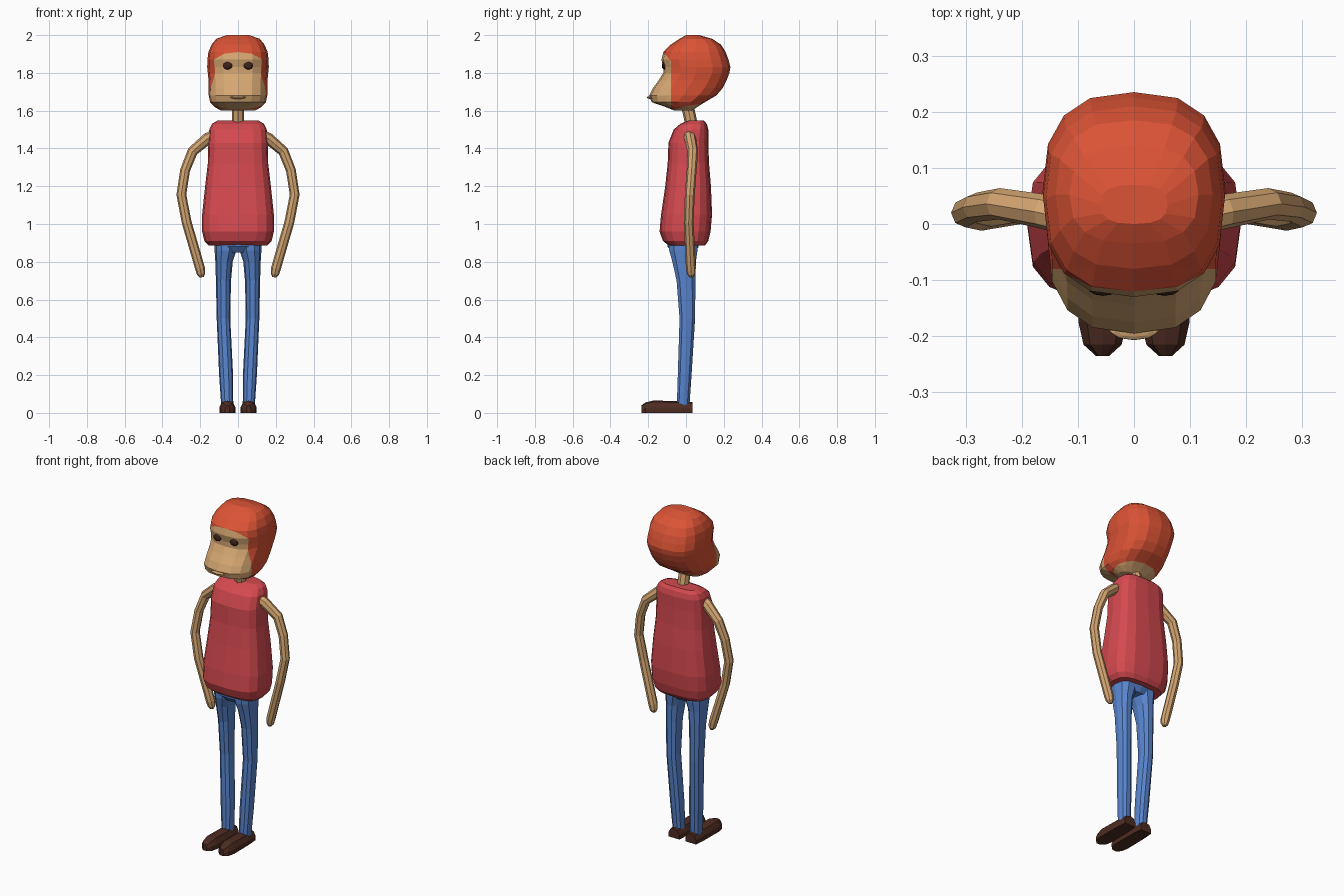
import bpy, bmesh, math
from mathutils import Vector

if "Cube" in bpy.data.objects:
    bpy.data.objects.remove(bpy.data.objects["Cube"])


def mat(name, r, g, b):
    m = bpy.data.materials.new(name)
    lin = [((c / 255 + 0.055) / 1.055) ** 2.4 for c in (r, g, b)]
    m.diffuse_color = (*lin, 1)
    m.use_nodes = True
    m.node_tree.nodes["Principled BSDF"].inputs["Base Color"].default_value = m.diffuse_color
    return m


SKIN = mat("skin", 214, 167, 114)
HAIR = mat("red_hair", 219, 83, 53)
SHIRT = mat("red_shirt", 212, 73, 79)
JEANS = mat("blue_jeans", 88, 133, 206)
SHOE = mat("brown_shoe", 78, 44, 34)
EYE = mat("dark_eye", 62, 34, 26)


def finish(name, bm, *mats):
    bmesh.ops.recalc_face_normals(bm, faces=bm.faces)
    me = bpy.data.meshes.new(name)
    bm.to_mesh(me)
    bm.free()
    for m in mats:
        me.materials.append(m)
    ob = bpy.data.objects.new(name, me)
    bpy.context.collection.objects.link(ob)
    return ob


def loft(rings):
    """Skin a list of equal-length point rings and cap both ends."""
    bm = bmesh.new()
    vs = [[bm.verts.new(p) for p in ring] for ring in rings]
    n = len(vs[0])
    for a, b in zip(vs, vs[1:]):
        for i in range(n):
            j = (i + 1) % n
            bm.faces.new((a[i], a[j], b[j], b[i]))
    bm.faces.new(vs[0])
    bm.faces.new(vs[-1])
    return bm


def oval(z, x, y, rx, ry, n=12, e=2.0):
    """Horizontal superellipse ring."""
    pts = []
    for i in range(n):
        t = math.tau * i / n
        c, s = math.cos(t), math.sin(t)
        pts.append((x + rx * math.copysign(abs(c) ** (2 / e), c),
                    y + ry * math.copysign(abs(s) ** (2 / e), s), z))
    return pts


def stack(rows, n, e):
    """Rings from rows of (z, front y, back y, half width)."""
    return [oval(z, 0, (f + b) / 2, w, (b - f) / 2, n, e) for z, f, b, w in rows]


def tube(path, n=8):
    """Rings across a path of (x, y, z, radius)."""
    pts = [Vector(p[:3]) for p in path]
    rings = []
    for i, p in enumerate(pts):
        t = (pts[min(i + 1, len(pts) - 1)] - pts[max(i - 1, 0)]).normalized()
        u = t.cross(Vector((0, 1, 0))).normalized()
        v = t.cross(u)
        rings.append([p + path[i][3] * (u * math.cos(math.tau * k / n) + v * math.sin(math.tau * k / n))
                      for k in range(n)])
    return loft(rings)


def blob(name, loc, size, m):
    bm = bmesh.new()
    bmesh.ops.create_uvsphere(bm, u_segments=10, v_segments=8, radius=1)
    bmesh.ops.scale(bm, vec=size, verts=bm.verts)
    bmesh.ops.translate(bm, vec=loc, verts=bm.verts)
    return finish(name, bm, m)


# Head, cut along the hairline
head = loft(stack([
    (1.60, -.06, .03, .09), (1.62, -.11, .06, .125), (1.645, -.182, .10, .148),
    (1.68, -.195, .16, .155), (1.72, -.175, .195, .155), (1.76, -.145, .215, .156),
    (1.80, -.12, .23, .16), (1.83, -.12, .235, .163), (1.87, -.13, .225, .162),
    (1.91, -.12, .21, .157), (1.95, -.08, .185, .14), (1.98, -.035, .14, .115),
    (2.0, 0, .07, .06)], 16, 2.6))
hairline = [(Vector((0, -.09, 1.875)), Vector((0, .07, .06))),   # brow
            (Vector((0, -.08, 1.7)), Vector((0, 1, 0))),         # temples
            (Vector((0, 0, 1.622)), Vector((0, -.2, 1)))]        # nape
for co, no in hairline:
    bmesh.ops.bisect_plane(head, geom=head.verts[:] + head.edges[:] + head.faces[:],
                           plane_co=co, plane_no=no)
for f in head.faces:
    c = f.calc_center_median()
    brow, temple, nape = [(c - co).dot(no) > 0 for co, no in hairline]
    f.material_index = int(nape and (brow or temple))
finish("head", head, SKIN, HAIR)
blob("lips", (0, -.188, 1.67), (.045, .019, .008), SKIN)

# Neck
finish("neck", tube([(0, .035, 1.50, .033), (0, .0, 1.66, .033)]), SKIN)

# Shirt
finish("shirt", loft(stack([
    (.885, -.09, .10, .155), (.91, -.122, .118, .178), (.96, -.14, .13, .19),
    (1.05, -.132, .138, .19), (1.20, -.11, .132, .174), (1.32, -.097, .122, .16),
    (1.43, -.093, .118, .157), (1.50, -.065, .118, .152), (1.53, -.03, .11, .138),
    (1.547, .01, .095, .11)], 16, 3)), SHIRT)

# Hips
finish("hips", loft([oval(.95, 0, -.015, .122, .085, 12, 2.5),
                     oval(.88, 0, -.015, .124, .082, 12, 2.5),
                     oval(.85, 0, -.012, .09, .06, 12, 2.5)]), JEANS)

for s, side in ((1, "left"), (-1, "right")):
    blob(f"{side}_eye", (s * .055, -.116, 1.838), (.026, .012, .02), EYE)

    # Arm with rounded tip
    finish(f"{side}_arm", tube([
        (s * .11, .01, 1.475, .032), (s * .16, .022, 1.453, .031), (s * .24, .036, 1.385, .028),
        (s * .28, .03, 1.285, .026), (s * .30, .02, 1.155, .026), (s * .272, .014, 1.01, .026),
        (s * .201, .026, .765, .026), (s * .195, .028, .735, .022), (s * .191, .028, .718, .01)]), SKIN)

    # Trouser leg
    finish(f"{side}_leg", loft([
        oval(z, s * x, y, rx, ry, 10, 2.3) for z, x, y, rx, ry in (
            (.92, .062, -.015, .062, .08), (.86, .066, -.014, .058, .078),
            (.80, .074, -.01, .046, .065), (.70, .077, 0, .04, .052),
            (.50, .077, .007, .036, .043), (.20, .063, -.007, .037, .038),
            (.04, .057, -.015, .032, .035))]), JEANS)

    # Shoe, domed section swept front to back
    finish(f"{side}_shoe", loft([
        [(s * .056 + w * a, y, h * b) for a, b in
         ((-1, 0), (-1, .45), (-.65, .88), (0, 1), (.65, .88), (1, .45), (1, 0))]
        for y, w, h in ((-.235, .012, .04), (-.215, .034, .055), (-.175, .043, .065),
                        (-.03, .041, .063), (.035, .036, .057))]), SHOE)
